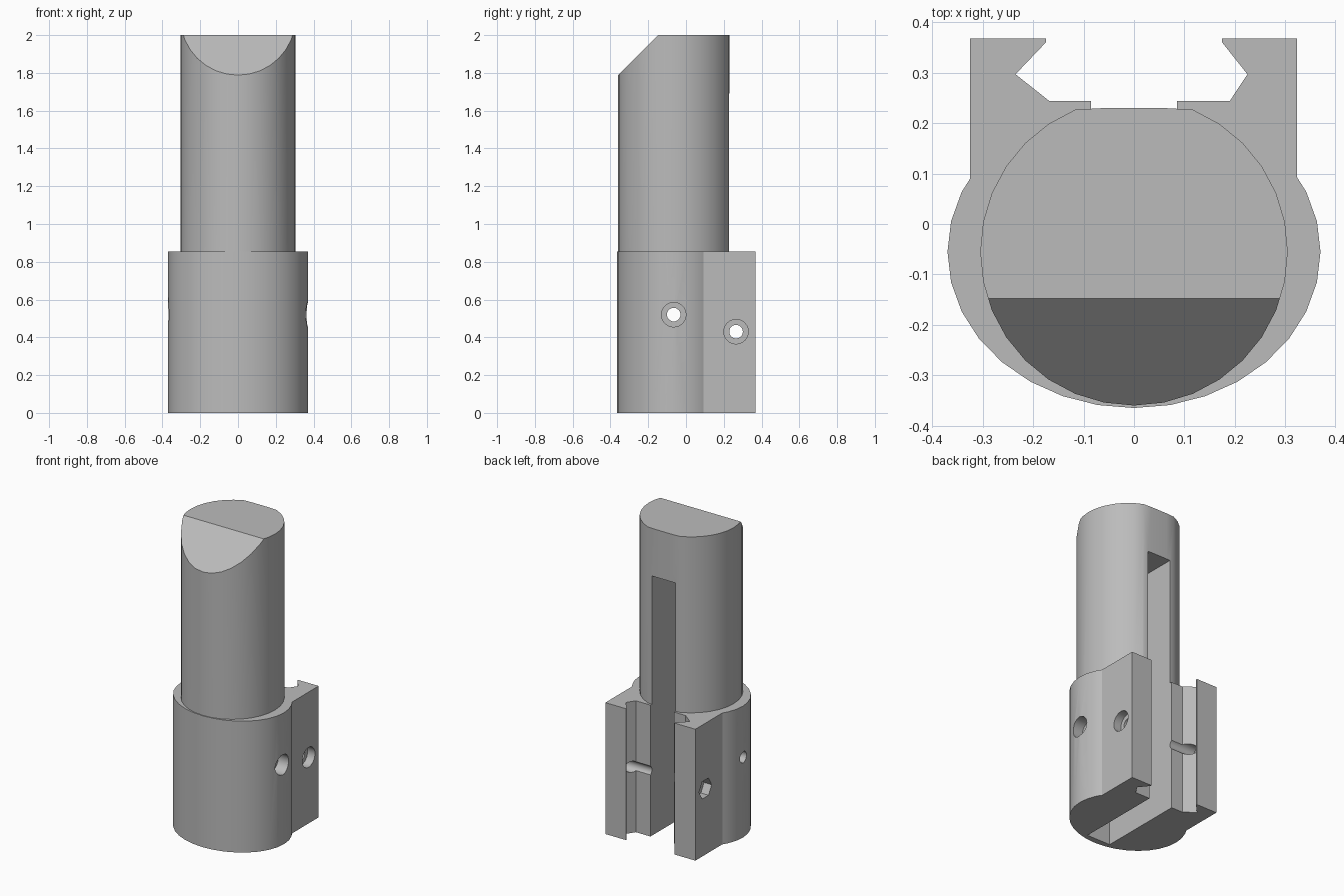
import bpy
import bmesh
from math import sin, cos, pi
from mathutils import Matrix, Vector

cube = bpy.data.objects.get("Cube")
if cube:
    bpy.data.objects.remove(cube, do_unlink=True)

BASE_TOP = 0.855
TOP = 2.0
CENTRE_Y = -0.055

grey = bpy.data.materials.new("neutral grey")
grey.use_nodes = True
colour = (0.5, 0.5, 0.5, 1)
grey.diffuse_color = colour
grey.node_tree.nodes["Principled BSDF"].inputs["Base Color"].default_value = colour


def finish(name, bm):
    bmesh.ops.recalc_face_normals(bm, faces=bm.faces)
    mesh = bpy.data.meshes.new(name)
    bm.to_mesh(mesh)
    bm.free()
    mesh.materials.append(grey)
    obj = bpy.data.objects.new(name, mesh)
    bpy.context.collection.objects.link(obj)
    return obj


def prism(name, outline, z0, z1):
    """Extrude an xy outline from z0 to z1."""
    bm = bmesh.new()
    face = bm.faces.new([bm.verts.new((x, y, z0)) for x, y in outline])
    top = bmesh.ops.extrude_face_region(bm, geom=[face])["geom"]
    moved = [v for v in top if isinstance(v, bmesh.types.BMVert)]
    bmesh.ops.translate(bm, verts=moved, vec=(0, 0, z1 - z0))
    return finish(name, bm)


def ellipse(rx, ry, cy, count=32):
    return [(rx * cos(2 * pi * i / count), cy + ry * sin(2 * pi * i / count))
            for i in range(count)]


def box_outline(x0, x1, y0, y1):
    return [(x0, y0), (x1, y0), (x1, y1), (x0, y1)]


def bore(name, x0, x1, y, z, radius, sides=24):
    """Cylinder lying along x."""
    bm = bmesh.new()
    turn = Matrix.Translation(((x0 + x1) / 2, y, z)) @ Matrix.Rotation(pi / 2, 4, 'Y')
    bmesh.ops.create_cone(bm, cap_ends=True, segments=sides, radius1=radius,
                          radius2=radius, depth=x1 - x0, matrix=turn)
    return finish(name, bm)


def combine(body, tool, operation):
    mod = body.modifiers.new(tool.name, 'BOOLEAN')
    mod.operation = operation
    mod.solver = 'EXACT'
    mod.object = tool
    bpy.context.view_layer.objects.active = body
    bpy.ops.object.modifier_apply(modifier=mod.name)
    bpy.data.objects.remove(tool, do_unlink=True)


# Oval base with a square clamp block behind it
body = prism("clamp_body", ellipse(0.37, 0.31, CENTRE_Y), 0, BASE_TOP)
combine(body, prism("clamp_block", box_outline(-0.325, 0.323, -0.1, 0.368), 0, BASE_TOP), 'UNION')

# Dovetail channel through the back of the block
dovetail = [(0.175, 0.5), (0.175, 0.36), (0.225, 0.297), (0.19, 0.244),
            (-0.168, 0.244), (-0.235, 0.297), (-0.175, 0.36), (-0.175, 0.5)]
combine(body, prism("dovetail_cut", dovetail, -0.1, 1), 'DIFFERENCE')

# Round shaft with a flat back and a slanted front at the top
flat = 0.23
shaft_outline = [(x, min(y, flat)) for x, y in ellipse(0.305, 0.305, CENTRE_Y)]
shaft = prism("shaft", shaft_outline, 0.3, TOP)
bm = bmesh.new()
bm.from_mesh(shaft.data)
cut = bmesh.ops.bisect_plane(bm, geom=bm.verts[:] + bm.edges[:] + bm.faces[:],
                             plane_co=(0, -0.148, TOP), plane_no=Vector((0, -1, 1)),
                             clear_outer=True)["geom_cut"]
bmesh.ops.edgeloop_fill(bm, edges=[e for e in cut if isinstance(e, bmesh.types.BMEdge)])
bmesh.ops.recalc_face_normals(bm, faces=bm.faces)
bm.to_mesh(shaft.data)
bm.free()
combine(body, shaft, 'UNION')

# Deep slot open to the back and the bottom
combine(body, prism("slot_cut", box_outline(-0.085, 0.085, -0.325, 0.5), -0.1, 1.69), 'DIFFERENCE')

# Cross bolts: through holes, round head recesses and a nut recess
for y, z, recess in ((-0.065, 0.52, 0.29), (0.265, 0.43, 0.27)):
    combine(body, bore("bolt_hole", -0.6, 0.6, y, z, 0.036), 'DIFFERENCE')
    combine(body, bore("head_recess", recess, 0.6, y, z, 0.065), 'DIFFERENCE')
combine(body, bore("nut_recess", -0.6, -0.27, 0.265, 0.43, 0.065, 6), 'DIFFERENCE')

# Smooth round sides, keep the cut edges sharp
bpy.ops.object.select_all(action='DESELECT')
body.select_set(True)
bpy.context.view_layer.objects.active = body
bpy.ops.object.shade_smooth_by_angle(angle=pi / 7)
